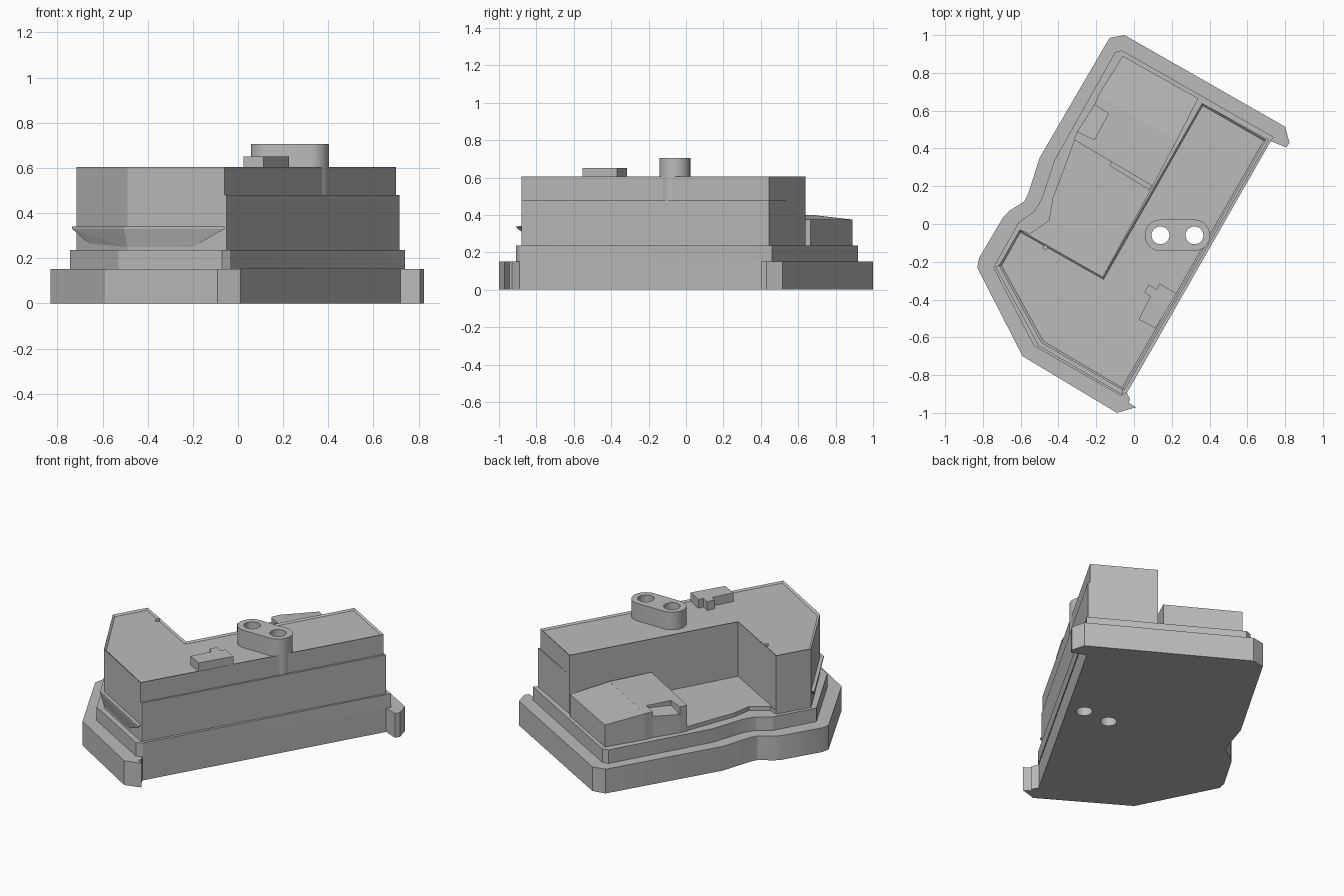
import bpy, bmesh, math
from mathutils import Vector

cube = bpy.data.objects.get("Cube")
if cube:
    bpy.data.objects.remove(cube, do_unlink=True)

grey = bpy.data.materials.new("light grey")
grey.use_nodes = True
COLOUR = (0.5, 0.5, 0.5, 1)
grey.diffuse_color = COLOUR
grey.node_tree.nodes["Principled BSDF"].inputs["Base Color"].default_value = COLOUR


def make(name, bm):
    bmesh.ops.recalc_face_normals(bm, faces=bm.faces)
    mesh = bpy.data.meshes.new(name)
    bm.to_mesh(mesh)
    bm.free()
    mesh.materials.append(grey)
    ob = bpy.data.objects.new(name, mesh)
    bpy.context.collection.objects.link(ob)
    return ob


def prism(name, outline, z0, z1, rim=0):
    """Upright prism; z1 is a height or a function of x, y; rim recesses the top."""
    height = z1 if callable(z1) else (lambda x, y: z1)
    bm = bmesh.new()
    low = [bm.verts.new((x, y, z0)) for x, y in outline]
    high = [bm.verts.new((x, y, height(x, y))) for x, y in outline]
    bm.faces.new(low)
    top = bm.faces.new(high)
    for i in range(len(low)):
        j = (i + 1) % len(low)
        bm.faces.new((low[i], low[j], high[j], high[i]))
    bmesh.ops.recalc_face_normals(bm, faces=bm.faces)
    if rim:
        bmesh.ops.inset_region(bm, faces=[top], thickness=rim, depth=0)
        for v in top.verts:
            v.co.z -= 0.01
    return make(name, bm)


def hull(name, points):
    bm = bmesh.new()
    for p in points:
        bm.verts.new(p)
    bmesh.ops.convex_hull(bm, input=bm.verts)
    return make(name, bm)


def arc(cx, cy, r, start, end, n):
    return [(cx + r * math.cos(math.radians(start + (end - start) * i / n)),
             cy + r * math.sin(math.radians(start + (end - start) * i / n)))
            for i in range(n + 1)]


# Base plate and the step above it
base = prism("base_plate", [
    (-0.13, 0.985), (-0.05, 1.0), (0.80, 0.515), (0.823, 0.43), (0.807, 0.405),
    (0.72, 0.44), (-0.04, -0.89), (-0.02, -0.93), (-0.03, -0.945), (0.01, -0.97),
    (-0.09, -1.0), (-0.59, -0.70), (-0.83, -0.23), (-0.82, -0.18), (-0.69, 0.04),
    (-0.66, 0.07), (-0.58, 0.12), (-0.56, 0.16), (-0.50, 0.35)], 0, 0.152)
step = prism("base_step", [
    (-0.10, 0.91), (-0.065, 0.92), (0.74, 0.46), (0.725, 0.44), (-0.035, -0.89),
    (-0.07, -0.91), (-0.53, -0.645), (-0.745, -0.23), (-0.61, 0.01), (-0.53, 0.065),
    (-0.49, 0.13), (-0.46, 0.22), (-0.42, 0.34)], 0.152, 0.237)

# Tall L-shaped housing in two layers, the upper one with a rimmed top
left_side = [(-0.06, -0.88), (-0.49, -0.63), (-0.715, -0.22), (-0.605, -0.03),
             (-0.165, -0.28), (0.36, 0.64)]
lower = prism("housing_lower", left_side + [(0.715, 0.445), (-0.05, -0.88)], 0.237, 0.48)
upper = prism("housing_upper", left_side + [(0.70, 0.445)], 0.48, 0.605, rim=0.014)

# Flared lip around the foot of the housing
edge = [((-0.715, -0.22), (-0.735, -0.225), (-0.66, -0.32, 0.265)),
        ((-0.49, -0.63), (-0.505, -0.645), (-0.49, -0.63, 0.25)),
        ((-0.06, -0.88), (-0.06, -0.905), (-0.20, -0.80, 0.25))]
for name, pair in (("side_lip", edge[:2]), ("front_lip", edge[1:])):
    pts = []
    for inner, outer, foot in pair:
        pts += [(*inner, 0.34), (*outer, 0.34), (*outer, 0.33), foot]
    hull(name, pts)

# Low deck inside the corner
prism("low_floor", [
    (-0.30, 0.49), (0.10, 0.20), (-0.165, -0.28), (-0.605, -0.03), (-0.55, -0.05),
    (-0.45, 0.02), (-0.43, 0.14), (-0.38, 0.27)], 0.237, 0.262)


def slope(x, y):
    return 0.40 - 0.1 * (0.5 * x + 0.866 * y - 0.49)


prism("rear_box", [(-0.06, 0.89), (0.34, 0.665), (0.225, 0.44), (-0.19, 0.68)],
      0.237, slope)
prism("middle_box", [
    (-0.19, 0.68), (0.225, 0.44), (0.10, 0.20), (-0.32, 0.447), (-0.30, 0.49),
    (-0.21, 0.447), (-0.135, 0.585), (-0.21, 0.63)], 0.237, 0.40)
prism("box_recess", [(-0.21, 0.63), (-0.135, 0.585), (-0.21, 0.447), (-0.30, 0.49)],
      0.237, lambda x, y: 0.385 + 0.2 * (x + 0.135))
prism("box_ledge", [(-0.13, 0.31), (-0.11, 0.34), (0.10, 0.215), (0.08, 0.18)],
      0.25, 0.33)

# Clip and locating pin on the housing top
prism("top_clip", [
    (0.077, -0.32), (0.12, -0.346), (0.135, -0.315), (0.225, -0.368),
    (0.114, -0.553), (0.024, -0.505), (0.087, -0.384), (0.056, -0.362)], 0.59, 0.65)
prism("locating_pin", [(-0.485, -0.12), (-0.465, -0.11), (-0.455, -0.13),
                       (-0.475, -0.14)], 0.59, 0.605)

# Rounded mounting lug with two bores running through the body
lug = prism("mounting_lug", arc(0.32, -0.06, 0.083, -90, 90, 24)
            + arc(0.14, -0.06, 0.083, 90, 270, 24), 0.48, 0.705)
for i, x in enumerate((0.14, 0.32)):
    cutter = prism(f"bore_cutter_{i}", arc(x, -0.06, 0.047, 0, 352.5, 47), -0.1, 0.9)
    cutter.hide_render = True
    cutter.hide_viewport = True
    for ob in (base, step, lower, upper, lug):
        mod = ob.modifiers.new("bore", 'BOOLEAN')
        mod.operation = 'DIFFERENCE'
        mod.solver = 'EXACT'
        mod.object = cutter
        bpy.context.view_layer.objects.active = ob
        bpy.ops.object.modifier_apply(modifier=mod.name)
    bpy.data.objects.remove(cutter, do_unlink=True)

# Smooth the round walls, keep the corners sharp
bpy.ops.object.select_all(action='DESELECT')
for ob in (base, step, lower, upper, lug):
    ob.select_set(True)
bpy.context.view_layer.objects.active = lug
bpy.ops.object.shade_smooth_by_angle(angle=math.radians(20))
